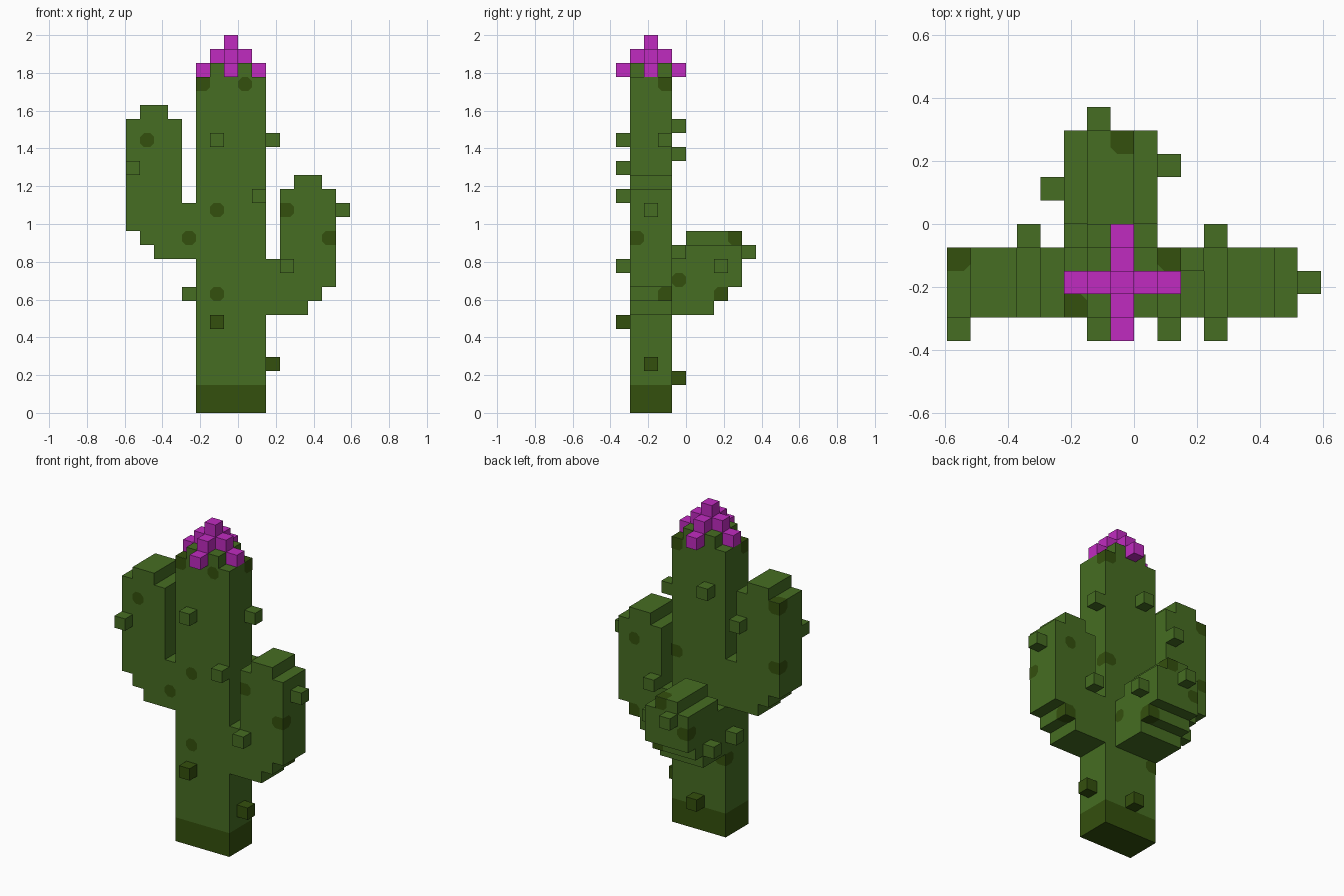
import bpy, bmesh, math
from mathutils import Vector
from itertools import product

cube = bpy.data.objects.get("Cube")
if cube:
    bpy.data.objects.remove(cube, do_unlink=True)

U = 2 / 27  # size of one block


def material(name, rgb):
    m = bpy.data.materials.new(name)
    m.use_nodes = True
    m.diffuse_color = (*rgb, 1)
    bsdf = m.node_tree.nodes["Principled BSDF"]
    bsdf.inputs["Base Color"].default_value = (*rgb, 1)
    bsdf.inputs["Roughness"].default_value = 0.9
    return m


GREEN = material("cactus green", (0.061, 0.153, 0.016))
DARK = material("dark olive", (0.034, 0.080, 0.004))
PINK = material("flower magenta", (0.527, 0.024, 0.527))


def blocks(*boxes):
    """Set of unit cells filled by boxes (x0, x1, y0, y1, z0, z1)."""
    return {c for b in boxes for c in product(range(b[0], b[1]), range(b[2], b[3]), range(b[4], b[5]))}


def step(cell, axis, sign):
    c = list(cell)
    c[axis] += sign
    return tuple(c)


def add_face(bm, cell, axis, sign, lift=0.0, rounded=None):
    """One outward cell face; corners accepted by rounded() are cut off."""
    u, v = (axis + 1) % 3, (axis + 2) % 3
    pts = []
    for su, sv in ((-1, -1), (1, -1), (1, 1), (-1, 1)):
        offsets = [(0, 0)]
        if rounded and rounded(u, su, v, sv):
            offsets = [(0, 0.28), (0.28, 0)] if su == sv else [(0.28, 0), (0, 0.28)]
        for du, dv in offsets:
            p = Vector(cell) + Vector((0.5, 0.5, 0.5))
            p[axis] += sign * 0.5
            p[u] += su * (0.5 - du)
            p[v] += sv * (0.5 - dv)
            p *= U
            p[axis] += sign * lift
            pts.append(bm.verts.new(p))
    bm.faces.new(pts if sign > 0 else pts[::-1])


def finish(bm, name, mat):
    me = bpy.data.meshes.new(name)
    bm.to_mesh(me)
    bm.free()
    me.materials.append(mat)
    ob = bpy.data.objects.new(name, me)
    bpy.context.collection.objects.link(ob)


def block_part(name, cells, mat):
    """Outer skin of the cells, with flat regions merged."""
    bm = bmesh.new()
    for c, axis, s in product(sorted(cells), range(3), (-1, 1)):
        if step(c, axis, s) not in cells:
            add_face(bm, c, axis, s)
    bmesh.ops.remove_doubles(bm, verts=bm.verts, dist=1e-4)
    bmesh.ops.dissolve_limit(bm, angle_limit=math.radians(1), verts=bm.verts, edges=bm.edges)
    finish(bm, name, mat)


# Stem and arms
parts = {
    "trunk": blocks((-3, 2, -4, -1, 2, 24), (-2, 1, -4, -1, 24, 25)),
    "right_arm": blocks((-6, -3, -4, -1, 11, 12), (-7, -3, -4, -1, 12, 13), (-8, -3, -4, -1, 13, 15),
                        (-8, -4, -4, -1, 15, 21), (-7, -5, -4, -1, 21, 22)),
    "left_arm": blocks((2, 5, -4, -1, 7, 8), (2, 6, -4, -1, 8, 9), (2, 7, -4, -1, 9, 11),
                       (3, 7, -4, -1, 11, 16), (4, 6, -4, -1, 16, 17)),
    "back_arm": blocks((-3, 1, -1, 2, 7, 8), (-3, 1, -1, 3, 8, 9), (-3, 1, -1, 4, 9, 11),
                       (-3, 1, 0, 4, 11, 12), (-2, 0, 0, 4, 12, 13)),
}
base = blocks((-3, 2, -4, -1, 0, 2))
for name, cells in parts.items():
    block_part(name, cells, GREEN)
block_part("trunk_base", base, DARK)
solid = base.union(*parts.values())

# Stepped flower on top of the trunk
flower = {
    "flower_outer_petals": [(-3, -3, 24), (1, -3, 24), (-1, -5, 24), (-1, -1, 24)],
    "flower_cross": [(-2, -3, 25), (-1, -3, 25), (0, -3, 25), (-1, -4, 25), (-1, -2, 25)],
    "flower_tip": [(-1, -3, 26)],
}
for name, cells in flower.items():
    block_part(name, set(cells), PINK)

# Thorns: one block each, the low ones dark
thorns = [
    (-8, -5, 17), (-2, -5, 19), (1, -5, 15), (3, -5, 10), (2, -2, 19), (7, -3, 14), (1, 2, 10),
    (-2, -1, 20), (-5, -1, 18), (3, -1, 11), (-2, 4, 11), (-4, 1, 8), (-4, -2, 8),
    (-2, -5, 6), (2, -3, 3), (-1, -1, 2),
]
for i, c in enumerate(thorns, 1):
    block_part(f"thorn_{i}", {c}, DARK if c[2] < 7 else GREEN)

# Dark spots: thin patches on every exposed side of a spotted block
spots = [
    (-7, -4, 19), (-2, -4, 14), (-4, -4, 12), (-2, -4, 8), (3, -4, 14), (6, -4, 12), (-3, -4, 23),
    (0, -4, 23), (1, -2, 23), (1, -2, 14), (0, -1, 9), (0, 2, 8), (5, -2, 8), (-1, 3, 12),
    (-8, -2, 20), (-8, -2, 15), (5, -2, 14), (-3, 3, 10), (-3, -2, 6),
]
bm = bmesh.new()
for c, axis, s in product(spots, range(3), (-1, 1)):
    if step(c, axis, s) not in solid:
        add_face(bm, c, axis, s, 0.002,
                 lambda u, su, v, sv: step(c, u, su) in solid and step(c, v, sv) in solid)
finish(bm, "dark_spots", DARK)
